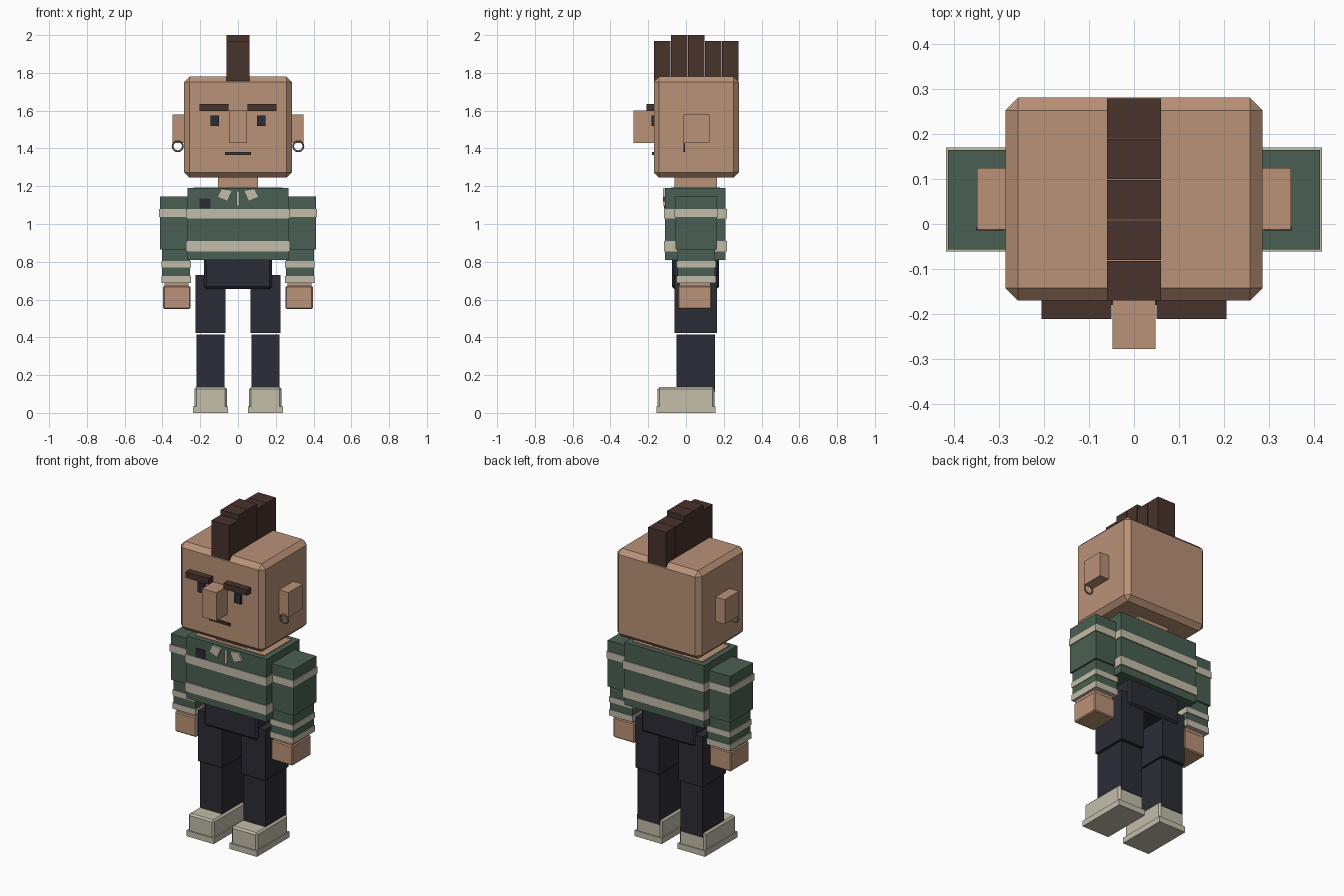
import bpy, bmesh, math
from mathutils import Vector

cube = bpy.data.objects.get("Cube")
if cube:
    bpy.data.objects.remove(cube, do_unlink=True)


def material(name, hex_code):
    def lin(i):
        c = int(hex_code[i:i + 2], 16) / 255
        return c / 12.92 if c <= 0.04045 else ((c + 0.055) / 1.055) ** 2.4
    col = (lin(0), lin(2), lin(4), 1)
    m = bpy.data.materials.new(name)
    m.use_nodes = True
    m.diffuse_color = col
    m.node_tree.nodes["Principled BSDF"].inputs["Base Color"].default_value = col
    return m


skin = material("skin", "BA9278")
hair = material("dark brown hair", "48322B")
green = material("green knit", "4A6052")
cream = material("cream stripe", "C4BCAA")
navy = material("dark trousers", "2C2C36")
shoe_col = material("pale shoe", "C3BDAA")
metal = material("earring metal", "8A7C72")


def finish(name, bm, mat):
    me = bpy.data.meshes.new(name)
    bm.to_mesh(me)
    bm.free()
    me.materials.append(mat)
    ob = bpy.data.objects.new(name, me)
    bpy.context.collection.objects.link(ob)
    return ob


def box(name, mat, x, y, z, bevel=0):
    """Box from (min, max) ranges, optionally chamfered."""
    bm = bmesh.new()
    bmesh.ops.create_cube(bm, size=1)
    for v in bm.verts:
        v.co = Vector(r[0] if c < 0 else r[1] for c, r in zip(v.co, (x, y, z)))
    if bevel:
        bmesh.ops.bevel(bm, geom=bm.edges[:], offset=bevel, segments=1,
                        affect='EDGES', profile=0.5)
    return finish(name, bm, mat)


def pair(name, mat, x, y, z, bevel=0):
    """The same box on both sides of the body."""
    box("left_" + name, mat, x, y, z, bevel)
    box("right_" + name, mat, (-x[1], -x[0]), y, z, bevel)


def plate(name, mat, outline, y, depth):
    """Flat plate from an x/z outline, extruded toward the back."""
    bm = bmesh.new()
    f = bm.faces.new([bm.verts.new((px, y, pz)) for px, pz in outline])
    ext = bmesh.ops.extrude_face_region(bm, geom=[f])
    for v in ext["geom"]:
        if isinstance(v, bmesh.types.BMVert):
            v.co.y += depth
    bmesh.ops.recalc_face_normals(bm, faces=bm.faces[:])
    return finish(name, bm, mat)


# Head and face
box("head", skin, (-.285, .285), (-.17, .28), (1.245, 1.78), .028)
box("nose", skin, (-.048, .048), (-.277, -.16), (1.428, 1.60))
box("mouth", hair, (-.07, .07), (-.18, -.165), (1.365, 1.38))
pair("eyebrow", hair, (.05, .205), (-.21, -.16), (1.598, 1.634))
pair("eye", navy, (.1, .145), (-.183, -.165), (1.518, 1.575))
pair("ear", skin, (.275, .348), (-.012, .124), (1.43, 1.58))

# Earrings
for side, sx in (("left", 1), ("right", -1)):
    bpy.ops.mesh.primitive_torus_add(
        location=(sx * .319, -.01, 1.412), rotation=(math.pi / 2, 0, 0),
        major_radius=.027, minor_radius=.005,
        major_segments=20, minor_segments=6)
    ring = bpy.context.object
    ring.name = side + "_earring"
    ring.data.materials.append(metal)
    bpy.ops.object.shade_smooth_by_angle()

# Crest of hair blocks
for i, top in enumerate((1.97, 2.0, 2.0, 1.97, 1.97)):
    y0 = -.17 + i * .09
    box(f"hair_block_{i + 1}", hair, (-.06, .06), (y0, y0 + .088), (1.757, top))

# Neck and jumper
box("neck", skin, (-.105, .105), (-.06, .165), (1.15, 1.26))
box("neck_opening", skin, (-.235, .235), (-.08, .18), (1.17, 1.194))
box("jumper", green, (-.268, .268), (-.11, .21), (.81, 1.19))
for n, z in (("upper", (1.03, 1.08)), ("lower", (.855, .91))):
    box(n + "_chest_stripe", cream, (-.274, .274), (-.116, .217), z)
box("chest_patch", navy, (-.203, -.145), (-.116, -.109), (1.082, 1.135))

# Collar
flap = ((.03, 1.178), (.088, 1.187), (.11, 1.142), (.056, 1.12))
for side, sx in (("left", 1), ("right", -1)):
    plate(side + "_collar_flap", cream, [(sx * px, pz) for px, pz in flap], -.122, .012)
plate("collar_placket", cream,
      ((-.009, 1.175), (.009, 1.175), (.007, 1.095), (-.007, 1.095)), -.118, .008)

# Arms and hands
pair("upper_sleeve", green, (.262, .412), (-.056, .164), (.865, 1.145))
pair("upper_sleeve_stripe", cream, (.258, .417), (-.061, .169), (1.038, 1.08))
pair("lower_sleeve", green, (.253, .402), (-.046, .154), (.69, .87))
pair("lower_sleeve_stripe", cream, (.249, .406), (-.05, .158), (.77, .803))
pair("cuff", cream, (.249, .406), (-.05, .158), (.688, .725))
pair("wrist", skin, (.262, .39), (-.035, .13), (.66, .70))
pair("hand", skin, (.252, .396), (-.042, .135), (.55, .672), .006)

# Hips and legs
box("hips", navy, (-.18, .18), (-.075, .175), (.657, .83), .012)
pair("thigh", navy, (.066, .226), (-.06, .164), (.423, .73))
pair("shin", navy, (.071, .219), (-.05, .153), (.11, .416))

# Shoes
pair("shoe", shoe_col, (.059, .231), (-.15, .15), (.005, .137), .01)
pair("sole", shoe_col, (.053, .237), (-.157, .156), (0, .035))
